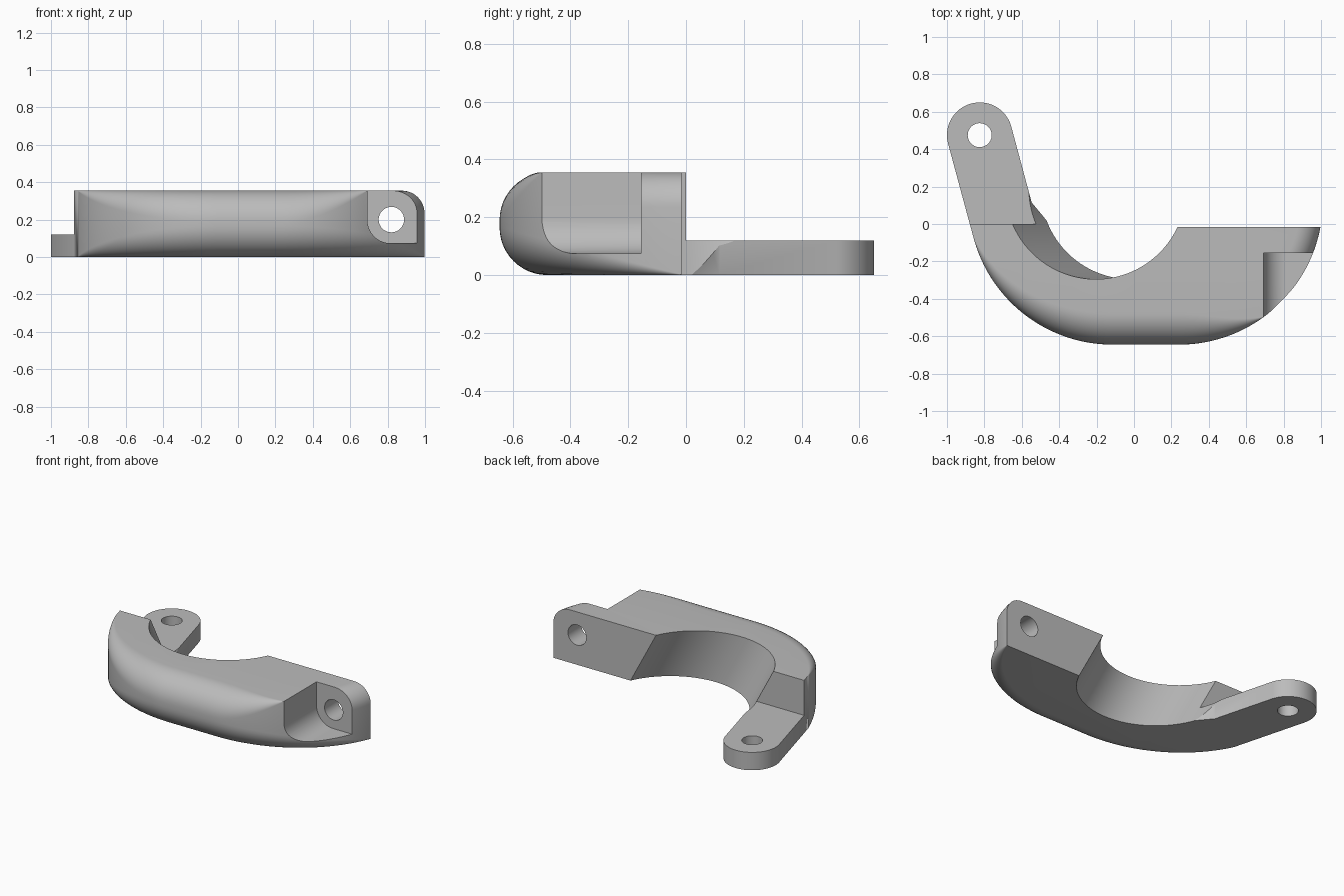
import bpy, bmesh
from math import sin, cos, pi, radians

default = bpy.data.objects.get("Cube")
if default:
    bpy.data.objects.remove(default)

HEIGHT = 0.355
ROUND = 0.165      # largest edge rounding
OUTER = 0.77       # radius of the outer bends
BACK = 0.125       # depth line through the bend centres


def make_object(name, bm):
    bmesh.ops.remove_doubles(bm, verts=bm.verts, dist=1e-4)
    bmesh.ops.dissolve_degenerate(bm, edges=bm.edges, dist=1e-5)
    bmesh.ops.recalc_face_normals(bm, faces=bm.faces)
    mesh = bpy.data.meshes.new(name)
    bm.to_mesh(mesh)
    bm.free()
    obj = bpy.data.objects.new(name, mesh)
    bpy.context.collection.objects.link(obj)
    return obj


def prism(name, points, low, high, place):
    """Extrude a 2D outline from low to high; place maps (u, v, w) to xyz."""
    bm = bmesh.new()
    rings = [[bm.verts.new(place(u, v, w)) for u, v in points] for w in (low, high)]
    bm.faces.new(rings[0])
    bm.faces.new(rings[1])
    n = len(points)
    for i in range(n):
        j = (i + 1) % n
        bm.faces.new((rings[0][i], rings[0][j], rings[1][j], rings[1][i]))
    return make_object(name, bm)


def arc(cx, cy, r, start, end, steps):
    angles = [radians(start + (end - start) * i / steps) for i in range(steps + 1)]
    return [(cx + r * cos(a), cy + r * sin(a)) for a in angles]


def circle(cx, cy, r, steps):
    return arc(cx, cy, r, 0, 360, steps)[:-1]


def upright(u, v, w):
    return (u, v, w)


def along_y(u, v, w):
    return (u, w, v)


def slanted(u, v, w):
    return (u - 0.535 * w, v, w)


def combine(obj, other, operation):
    mod = obj.modifiers.new("combine", 'BOOLEAN')
    mod.operation = operation
    mod.solver = 'EXACT'
    mod.object = other
    bpy.context.view_layer.objects.active = obj
    bpy.ops.object.modifier_apply(modifier=mod.name)
    bpy.data.objects.remove(other)


def ease(t):
    return sin(min(max(t, 0), 1) * pi / 2)


# Outer path: each station is x, y, inward normal, bottom and top rounding
stations = []
LEFT_X, RIGHT_X = -0.114, 0.24
lean = radians(15)
run = OUTER * sin(lean) / cos(lean)
stations.append((LEFT_X - OUTER * cos(lean) - run * sin(lean), BACK, 1, 0, 0, 0))
for i in range(41):
    a = lean + (pi / 2 - lean) * i / 40
    r = ROUND * ease(i / 40)
    stations.append((LEFT_X - OUTER * cos(a), BACK - OUTER * sin(a), cos(a), sin(a), r, r))
for deg in range(90, -1, -2):
    a = radians(deg)
    bottom = ROUND * ease((deg - 10) / 80)
    top = 0.12 if deg < 35 else ROUND * ease((deg - 54) / 36)
    stations.append((RIGHT_X + OUTER * cos(a), BACK - OUTER * sin(a),
                     -cos(a), sin(a), bottom, top))

# Body: loft with edge rounding that fades out along the path
STEPS = 12
bm = bmesh.new()
rows = []
for x, y, nx, ny, bottom, top in stations:
    profile = []
    for i in range(STEPS + 1):
        a = pi / 2 * i / STEPS
        profile.append((bottom * (1 - sin(a)), bottom * (1 - cos(a))))
    for i in range(STEPS + 1):
        a = pi / 2 * i / STEPS
        profile.append((top * (1 - cos(a)), HEIGHT - top * (1 - sin(a))))
    rows.append([bm.verts.new((x + nx * d, y + ny * d, z)) for d, z in profile])
for a, b in zip(rows, rows[1:]):
    for i in range(len(a) - 1):
        bm.faces.new((a[i], b[i], b[i + 1], a[i + 1]))
bm.faces.new([row[0] for row in rows])
bm.faces.new([row[-1] for row in rows])
bm.faces.new(rows[0] + rows[-1][::-1])
clamp = make_object("clamp_half", bm)

# Flat mating faces at the back
for x0, x1, y0 in ((-1.2, -0.3, 0), (-0.3, 1.2, -0.015)):
    outline = [(x0, y0), (x1, y0), (x1, 0.5), (x0, 0.5)]
    combine(clamp, prism("back_cutter", outline, -0.1, 0.5, upright), 'DIFFERENCE')

# Hinge tab, flared where it joins the body
tab_outline = arc(-0.825, 0.475, 0.175, 15, 195, 40)
tab_outline += [(-0.878, 0), (-0.8, -0.1), (-0.46, -0.1), (-0.46, 0.01), (-0.547, 0.115)]
tab = prism("hinge_tab", tab_outline, 0, 0.12, upright)
combine(clamp, tab, 'UNION')

# Slanted bore through the middle
bore = prism("bore_cutter", circle(-0.015, 0.188, 0.483, 128), -0.1, 0.46, slanted)
combine(clamp, bore, 'DIFFERENCE')

# Screw pocket with a rounded inner corner
pocket_outline = arc(0.815, 0.197, 0.123, 180, 270, 16)
pocket_outline += [(1.2, 0.074), (1.2, 0.5), (0.692, 0.5)]
combine(clamp, prism("pocket_cutter", pocket_outline, -1, -0.155, along_y), 'DIFFERENCE')

# Screw hole and hinge hole
screw = prism("screw_cutter", circle(0.82, 0.2, 0.068, 48), -0.3, 0.2, along_y)
combine(clamp, screw, 'DIFFERENCE')
pin = prism("pin_cutter", circle(-0.825, 0.475, 0.064, 48), -0.1, 0.3, upright)
combine(clamp, pin, 'DIFFERENCE')

# Grey material
grey = bpy.data.materials.new("plain_grey")
grey.use_nodes = True
colour = (0.5, 0.5, 0.5, 1)
grey.diffuse_color = colour
grey.node_tree.nodes["Principled BSDF"].inputs["Base Color"].default_value = colour
clamp.data.materials.clear()
clamp.data.materials.append(grey)

bpy.ops.object.select_all(action='DESELECT')
clamp.select_set(True)
bpy.context.view_layer.objects.active = clamp
bpy.ops.object.shade_smooth_by_angle(angle=radians(25))
